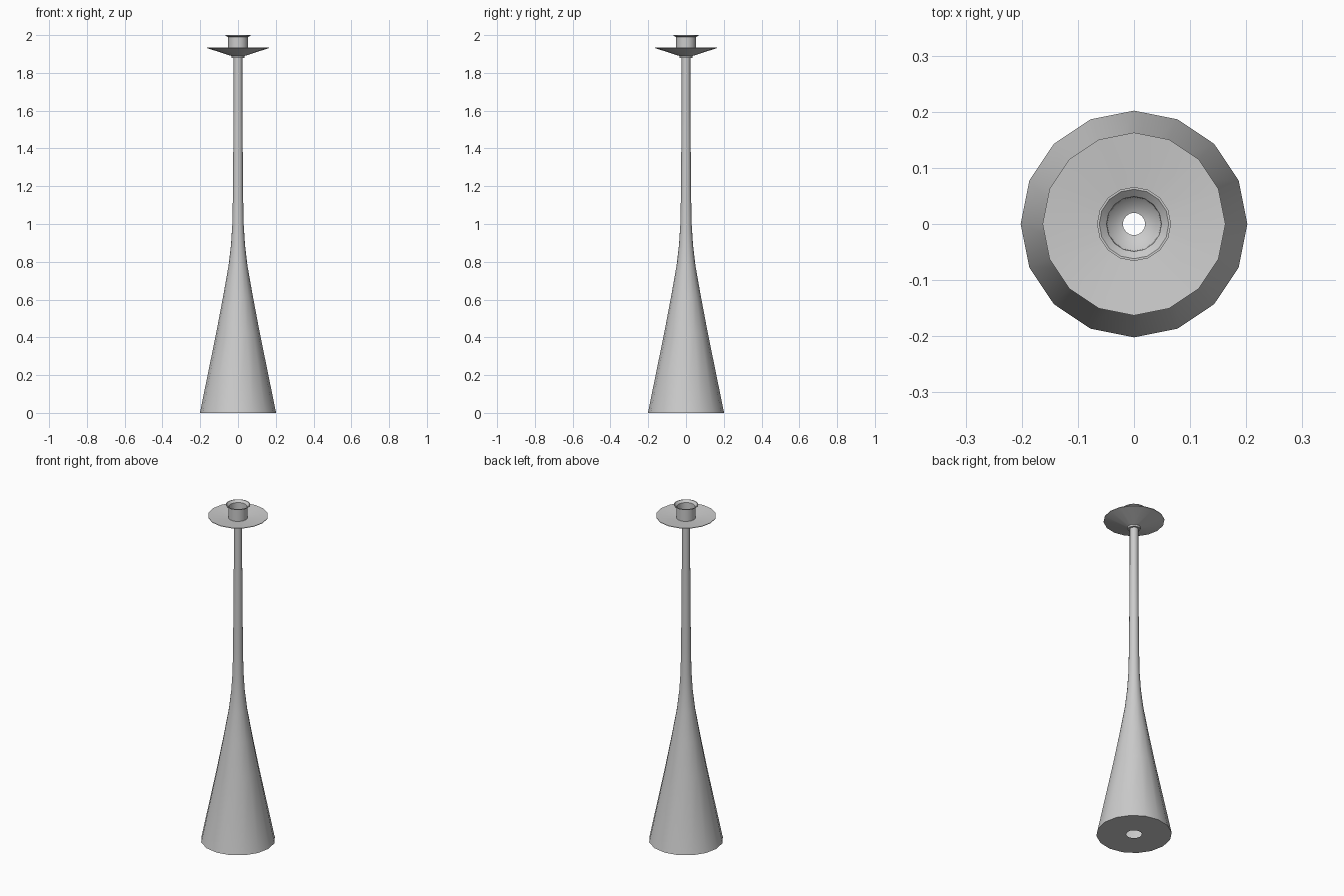
import bpy
import bmesh
from math import cos, sin, pi, radians

if "Cube" in bpy.data.objects:
    bpy.data.objects.remove(bpy.data.objects["Cube"])

SIDES = 16


def lathe(name, profile):
    """Revolve an open (radius, z) profile around the z axis."""
    bm = bmesh.new()
    rings = []
    for r, z in profile:
        rings.append([bm.verts.new((r * cos(2 * pi * i / SIDES),
                                    r * sin(2 * pi * i / SIDES), z))
                      for i in range(SIDES)])
    for a, b in zip(rings, rings[1:]):
        for i in range(SIDES):
            j = (i + 1) % SIDES
            bm.faces.new((a[i], a[j], b[j], b[i]))
    mesh = bpy.data.meshes.new(name)
    bm.to_mesh(mesh)
    bm.free()
    obj = bpy.data.objects.new(name, mesh)
    bpy.context.collection.objects.link(obj)
    bpy.ops.object.select_all(action='DESELECT')
    obj.select_set(True)
    bpy.context.view_layer.objects.active = obj
    bpy.ops.object.shade_smooth_by_angle(angle=radians(30))
    return obj


# Flared hollow foot with a holed base, rising into the slim stem
lathe("foot_and_stem", [
    (0.042, 0.0), (0.202, 0.0), (0.20, 0.008), (0.116, 0.42),
    (0.08, 0.61), (0.05, 0.78), (0.037, 0.89), (0.030, 1.0),
    (0.027, 1.15), (0.025, 1.4), (0.023, 1.66), (0.023, 1.88)])

# Collar, drip plate and candle cup as one continuous turned piece
lathe("drip_plate_and_cup", [
    (0.023, 1.88), (0.034, 1.88), (0.036, 1.89), (0.163, 1.931),
    (0.163, 1.934), (0.052, 1.922), (0.052, 1.99), (0.066, 1.996),
    (0.066, 2.0), (0.062, 2.0), (0.049, 1.988), (0.048, 1.93),
    (0.034, 1.915), (0.020, 1.91), (0.020, 1.88)])
